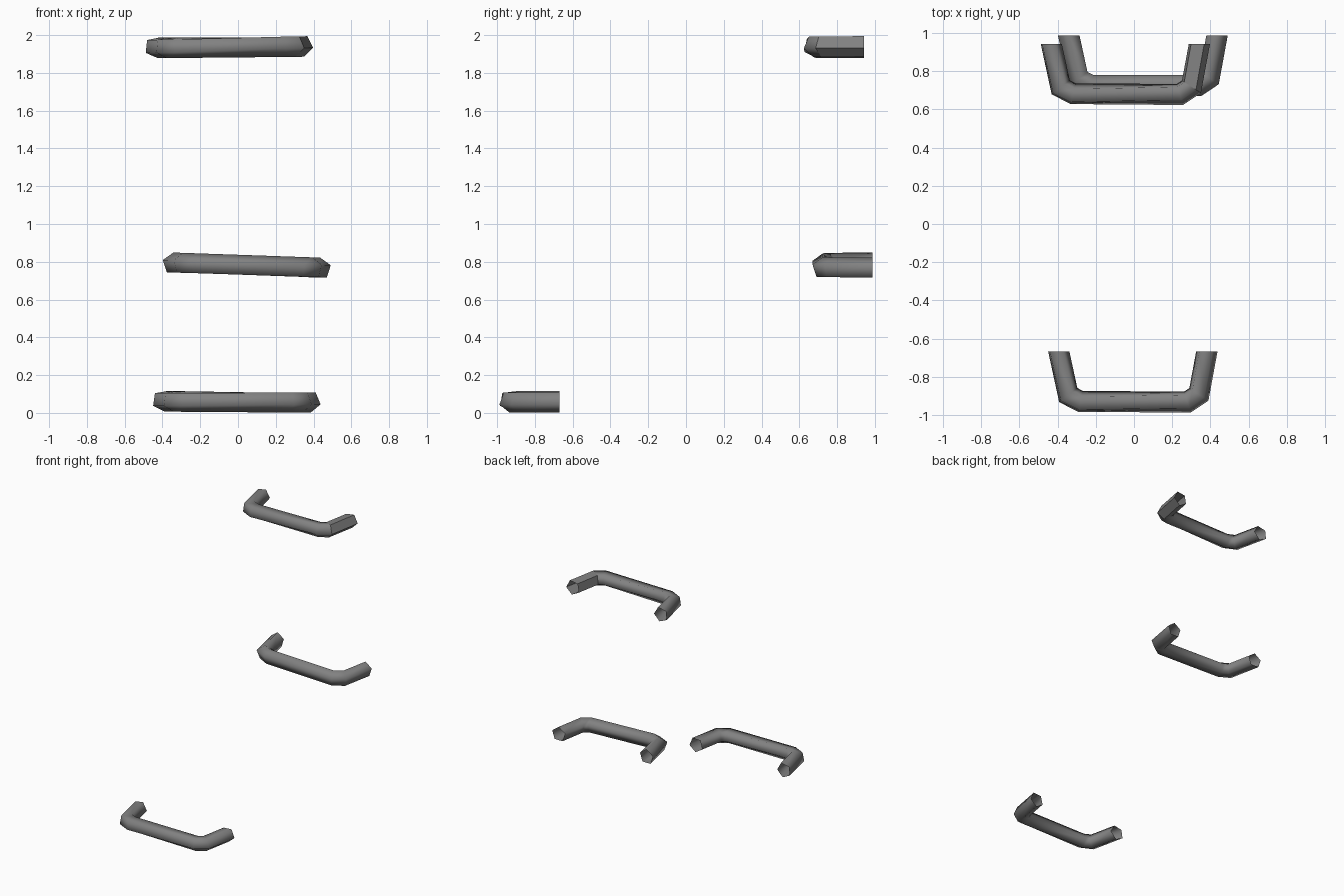
import bpy, bmesh
from math import cos, sin, radians
from mathutils import Vector

if "Cube" in bpy.data.objects:
    bpy.data.objects.remove(bpy.data.objects["Cube"])

SIDES, RADIUS = 5, 0.058
# Centre line of one U-shaped handle, seen from above
PATH = [Vector(p) for p in ((-0.397, 0.26), (-0.347, 0.031), (-0.28, -0.003),
                            (0.28, -0.003), (0.339, 0.037), (0.38, 0.26))]
LAST = len(PATH) - 1

# Dark grey finish
grey = bpy.data.materials.new("dark_grey")
grey.diffuse_color = (0.22, 0.22, 0.22, 1)
grey.use_nodes = True
grey.node_tree.nodes["Principled BSDF"].inputs["Base Color"].default_value = grey.diffuse_color


def side(a, b):
    # Outward sideways direction of a path segment
    d = (b - a).normalized()
    return Vector((d.y, -d.x))


def handle(name, x, y, z_left, z_right, turn_left, turn_right, flat_leg=False):
    # Five-sided open tube swept along the path, mitred bends, ends cut square to y
    bm = bmesh.new()
    rings = []
    for i, p in enumerate(PATH):
        if i in (0, LAST):
            n = Vector((-1 if i == 0 else 1, 0))
            n1 = side(PATH[0], PATH[1]) if i == 0 else side(PATH[-2], PATH[-1])
        else:
            n1 = side(p, PATH[i + 1])
            n = (side(PATH[i - 1], p) + n1).normalized()
        n /= n.dot(n1)
        t = (p.x - PATH[0].x) / (PATH[-1].x - PATH[0].x)
        z = z_left + (z_right - z_left) * t
        turn = turn_left + (turn_right - turn_left) * t
        ring = []
        for k in range(SIDES):
            a = radians(turn + 360 * k / SIDES)
            q = p + n * (RADIUS * cos(a))
            ring.append(bm.verts.new((q.x + x, q.y + y, z + RADIUS * sin(a))))
        rings.append(ring)
    for i in range(LAST):
        r, s = rings[i], rings[i + 1]
        for k in range(SIDES):
            j = (k + 1) % SIDES
            f = bm.faces.new((r[k], r[j], s[j], s[k]))
            f.smooth = not (flat_leg and i == LAST - 1)
    bmesh.ops.recalc_face_normals(bm, faces=bm.faces)
    me = bpy.data.meshes.new(name)
    bm.to_mesh(me)
    bm.free()
    me.materials.append(grey)
    ob = bpy.data.objects.new(name, me)
    bpy.context.collection.objects.link(ob)


# Front lower handle, back middle handle, back upper handle
handle("lower_handle", 0.0, -0.929, 0.064, 0.059, 44, 58)
handle("middle_handle", 0.055, 0.728, 0.791, 0.764, 18, 18)
handle("upper_handle", -0.04, 0.683, 1.935, 1.943, 42, 62, True)
